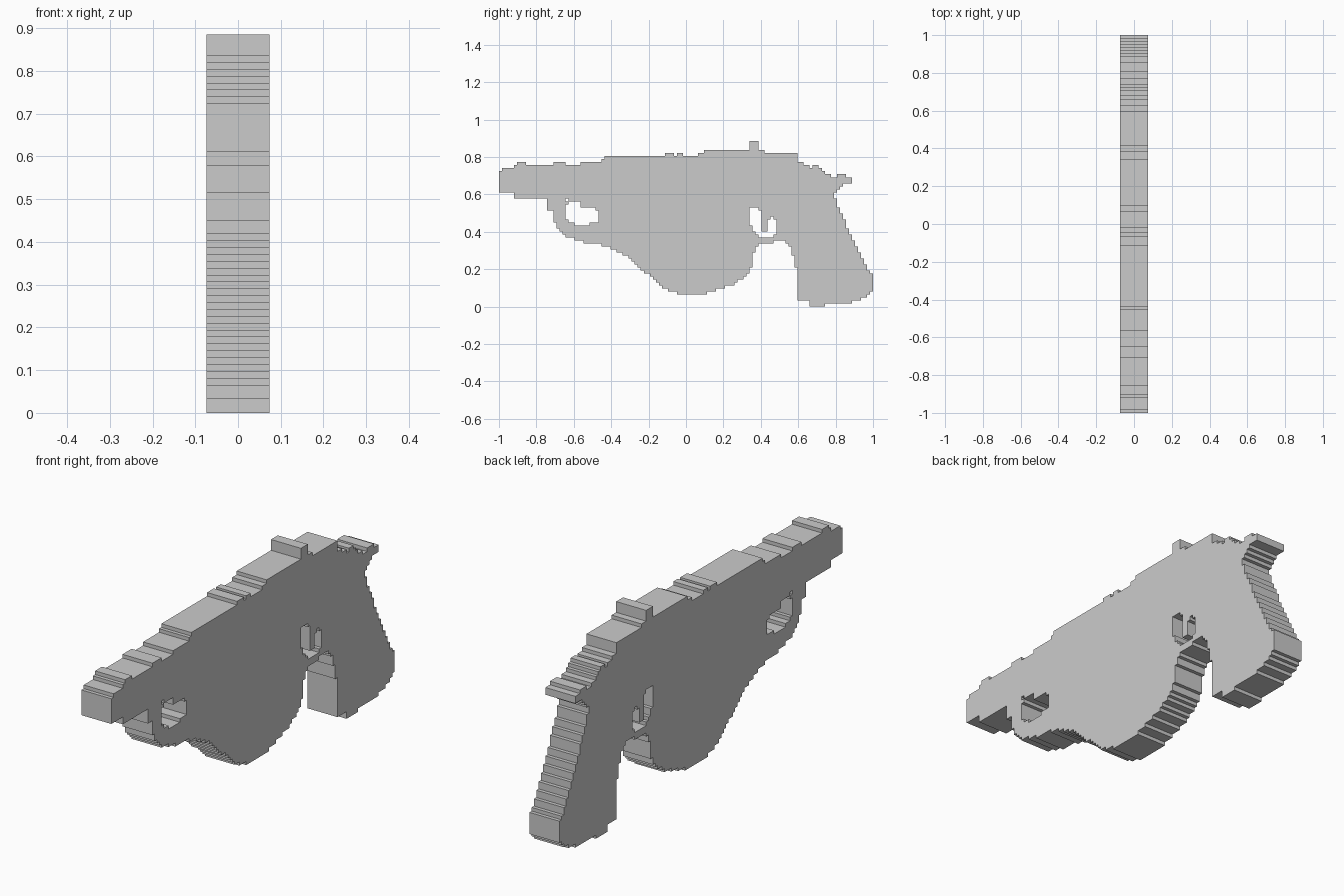
import bpy, bmesh

# Stepped silhouette plate: part profiles (y, z) are rasterised on a cell grid, then extruded
NY, NZ = 124, 55
CY, CZ = 2.0 / NY, 0.885 / NZ
HALF = 0.074

# Receiver top edge: (start y, height) steps from muzzle to rear
top_steps = [(-1, .727), (-.98, .741), (-.92, .757), (-.905, .773), (-.86, .757),
             (-.715, .773), (-.65, .757), (-.57, .773), (-.445, .789), (-.43, .805),
             (-.11, .821), (-.065, .805), (-.05, .821), (-.02, .805), (.065, .821),
             (.1, .837), (.335, .885), (.395, .837), (.415, .821), (.59, .805),
             (.603, .773), (.635, .757), (.66, .741), (.685, .757), (.715, .741),
             (.73, .725), (.745, .709), (.77, .692), (.81, .709), (.86, .692), (.89, .692)]
receiver = []
for i, (y, z) in enumerate(top_steps):
    if i:
        receiver.append((y, top_steps[i - 1][1]))
    receiver.append((y, z))
receiver += [(.89, .66), (.85, .66), (.82, .64), (.80, .62), (.79, .585),
             (-.87, .585), (-.87, .573), (-.92, .573), (-.92, .615), (-1, .615)]

# Front loop and rounded belly
belly = [(-.735, .60), (-.735, .52), (-.71, .51), (-.70, .44), (-.665, .39), (-.60, .36),
         (-.55, .345), (-.45, .33), (-.36, .295), (-.30, .265), (-.24, .20), (-.19, .16),
         (-.15, .12), (-.10, .09), (-.03, .066), (.10, .066), (.14, .08), (.20, .10),
         (.25, .12), (.30, .15), (.33, .17), (.345, .20), (.36, .26), (.365, .31),
         (.40, .335), (.47, .335), (.47, .36), (.53, .36), (.53, .60)]

# Rear grip
grip = [(.50, .60), (.50, .36), (.53, .355), (.555, .32), (.575, .27), (.59, .21),
        (.602, .20), (.602, .034), (.66, .03), (.66, .0), (.74, .0), (.74, .017),
        (.87, .017), (.925, .034), (.96, .05), (.985, .07), (1, .085), (1, .173),
        (.98, .18), (.96, .22), (.93, .28), (.90, .34), (.87, .41), (.83, .50),
        (.80, .57), (.79, .60)]

# Openings
loop_window = [(-.645, .573), (-.625, .573), (-.625, .556), (-.57, .556), (-.57, .532),
               (-.495, .532), (-.46, .495), (-.46, .445), (-.515, .445), (-.515, .43),
               (-.60, .43), (-.60, .447), (-.645, .465), (-.645, .535), (-.625, .55)]
trigger_window = [(.335, .527), (.385, .527), (.398, .51), (.398, .405), (.435, .405),
                  (.435, .455), (.455, .475), (.47, .475), (.47, .46), (.49, .46),
                  (.49, .39), (.465, .37), (.38, .37), (.38, .388), (.36, .40),
                  (.36, .43), (.335, .44)]


def inside(poly, y, z):
    hit = False
    for (y0, z0), (y1, z1) in zip(poly, poly[1:] + poly[:1]):
        if (z0 > z) != (z1 > z) and y < y0 + (z - z0) * (y1 - y0) / (z1 - z0):
            hit = not hit
    return hit


def filled(i, k):
    y, z = -1 + (i + .5) * CY, (k + .5) * CZ
    return (any(inside(p, y, z) for p in (receiver, belly, grip))
            and not any(inside(p, y, z) for p in (loop_window, trigger_window)))


# Fill cells, extrude to thickness, then merge flat faces
bm = bmesh.new()
grid = {}


def corner(i, k):
    if (i, k) not in grid:
        grid[i, k] = bm.verts.new((-HALF, -1 + i * CY, k * CZ))
    return grid[i, k]


for i in range(NY):
    for k in range(NZ):
        if filled(i, k):
            bm.faces.new([corner(i, k), corner(i, k + 1), corner(i + 1, k + 1), corner(i + 1, k)])
side = bm.faces[:]
new = bmesh.ops.extrude_face_region(bm, geom=side, use_keep_orig=True)["geom"]
bmesh.ops.translate(bm, vec=(2 * HALF, 0, 0),
                    verts=[g for g in new if isinstance(g, bmesh.types.BMVert)])
bmesh.ops.recalc_face_normals(bm, faces=bm.faces[:])
# Keep the wide sides as cells; dissolve only the rim between equal steps is unnecessary
mesh = bpy.data.meshes.new("stepped_body")
bm.to_mesh(mesh)
bm.free()
bpy.context.collection.objects.link(bpy.data.objects.new("stepped_body", mesh))
